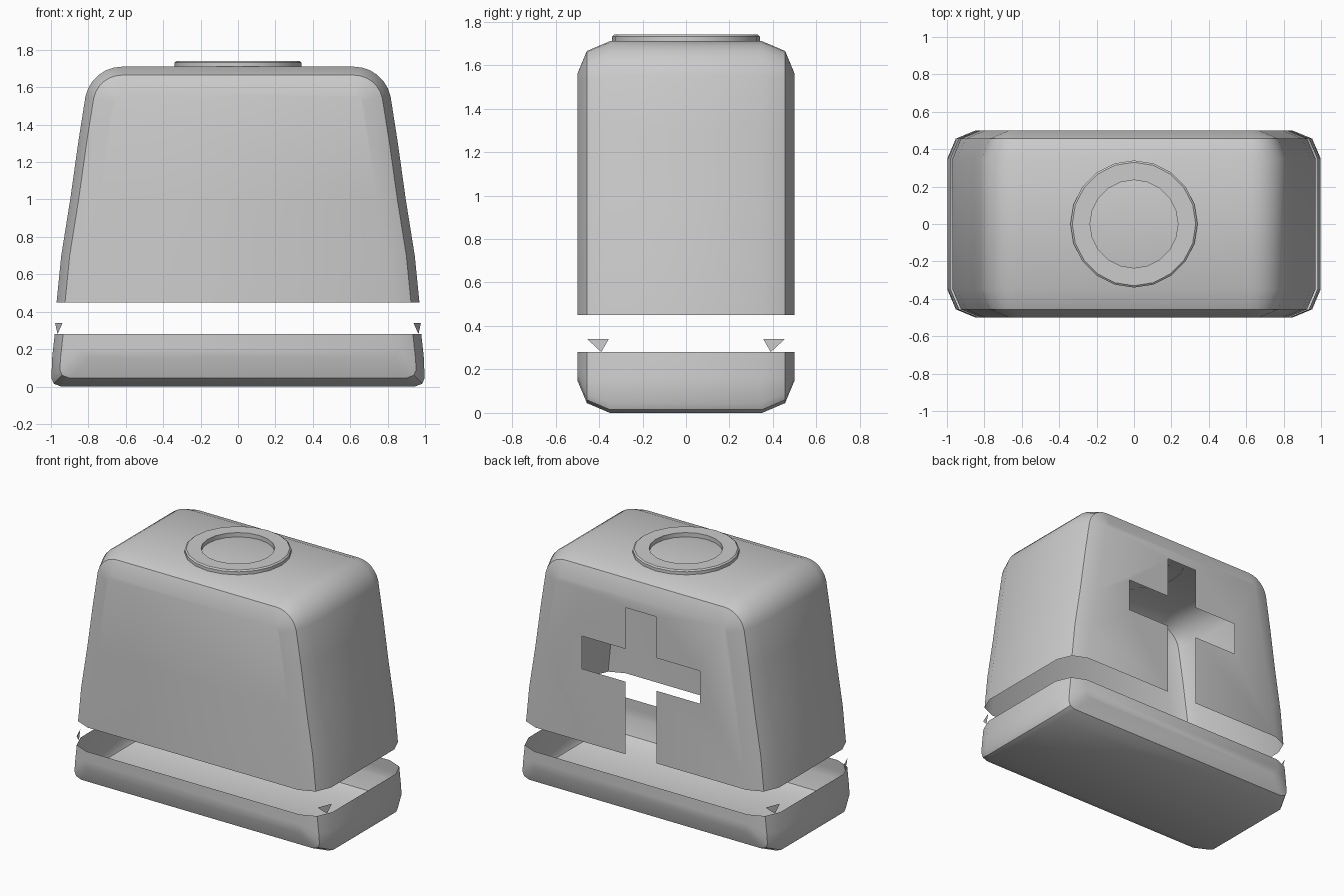
import bpy, bmesh
from math import sin, cos, pi, radians

if "Cube" in bpy.data.objects:
    bpy.data.objects.remove(bpy.data.objects["Cube"])

# Rounded front/back rims: (inset of the front profile, y distance)
RIM = [(0.0, 0.35), (0.045, 0.456), (0.15, 0.5)]
LEVELS = [(d, -y) for d, y in reversed(RIM)] + RIM


def finish(name, bm):
    bmesh.ops.recalc_face_normals(bm, faces=bm.faces)
    me = bpy.data.meshes.new(name)
    bm.to_mesh(me)
    bm.free()
    ob = bpy.data.objects.new(name, me)
    bpy.context.collection.objects.link(ob)
    bpy.ops.object.select_all(action='DESELECT')
    bpy.context.view_layer.objects.active = ob
    ob.select_set(True)
    bpy.ops.object.shade_smooth_by_angle(angle=radians(30))
    return ob


def mirrored(half):
    return half + [(-x, z) for x, z in reversed(half)]


def loft(name, profile, back_notch=()):
    """Sweep an open front profile through the rim levels and cap both ends."""
    bm = bmesh.new()
    rows = [[bm.verts.new((x, y, z)) for x, z in profile(d)] for d, y in LEVELS]
    for a, b in zip(rows, rows[1:]):
        for i in range(len(a) - 1):
            bm.faces.new((a[i], a[i + 1], b[i + 1], b[i]))
    bm.faces.new(rows[0])
    notch = [bm.verts.new((x, 0.5, z)) for x, z in back_notch]
    bm.faces.new(rows[-1] + notch)
    return finish(name, bm)


# Tapered upper shell, open below
def shell_profile(d):
    side = [(0.97, 0.45), (0.945, 0.7), (0.897, 1.0), (0.855, 1.3)]
    half = [(x - d, z) for x, z in side]
    r = 0.2 - d
    for i in range(7):
        a = radians(12) + i / 6 * radians(78)
        half.append((0.62 + r * cos(a), 1.51 + r * sin(a)))
    return mirrored(half)


# Cross-shaped slot in the back wall, running out at the lower edge
half_cross = [(-0.12, 0.45), (-0.12, 0.96), (-0.46, 0.96), (-0.46, 1.19),
              (-0.12, 1.19), (-0.12, 1.48)]
loft("upper_shell", shell_profile, mirrored(half_cross))


# Shallow base tray, open above
def tray_profile(d):
    return mirrored([(0.98 - d, 0.28), (0.993 - d, max(0.16, d + 0.06)),
                     (0.998 - d, d + 0.045), (0.985 - d, d + 0.015), (0.945 - d, d)])


loft("base_tray", tray_profile)

# Raised collar on the top
bm = bmesh.new()
N = 20
section = [(0.34, 1.708), (0.34, 1.732), (0.33, 1.74), (0.235, 1.74), (0.235, 1.708)]
rings = [[bm.verts.new((r * cos(2 * pi * i / N), r * sin(2 * pi * i / N), z))
          for i in range(N)] for r, z in section]
for a, b in zip(rings, rings[1:]):
    for i in range(N):
        j = (i + 1) % N
        bm.faces.new((a[i], a[j], b[j], b[i]))
finish("top_collar", bm)

# Small pointed clips on three corners of the tray
for name, sx, sy in (("clip_front_right", 1, -1), ("clip_front_left", -1, -1),
                     ("clip_back_left", -1, 1)):
    bm = bmesh.new()
    pts = [(0.978, 0.355, 0.34), (0.938, 0.455, 0.34), (0.965, 0.39, 0.28)]
    bm.faces.new([bm.verts.new((sx * x, sy * y, z)) for x, y, z in pts])
    finish(name, bm)
